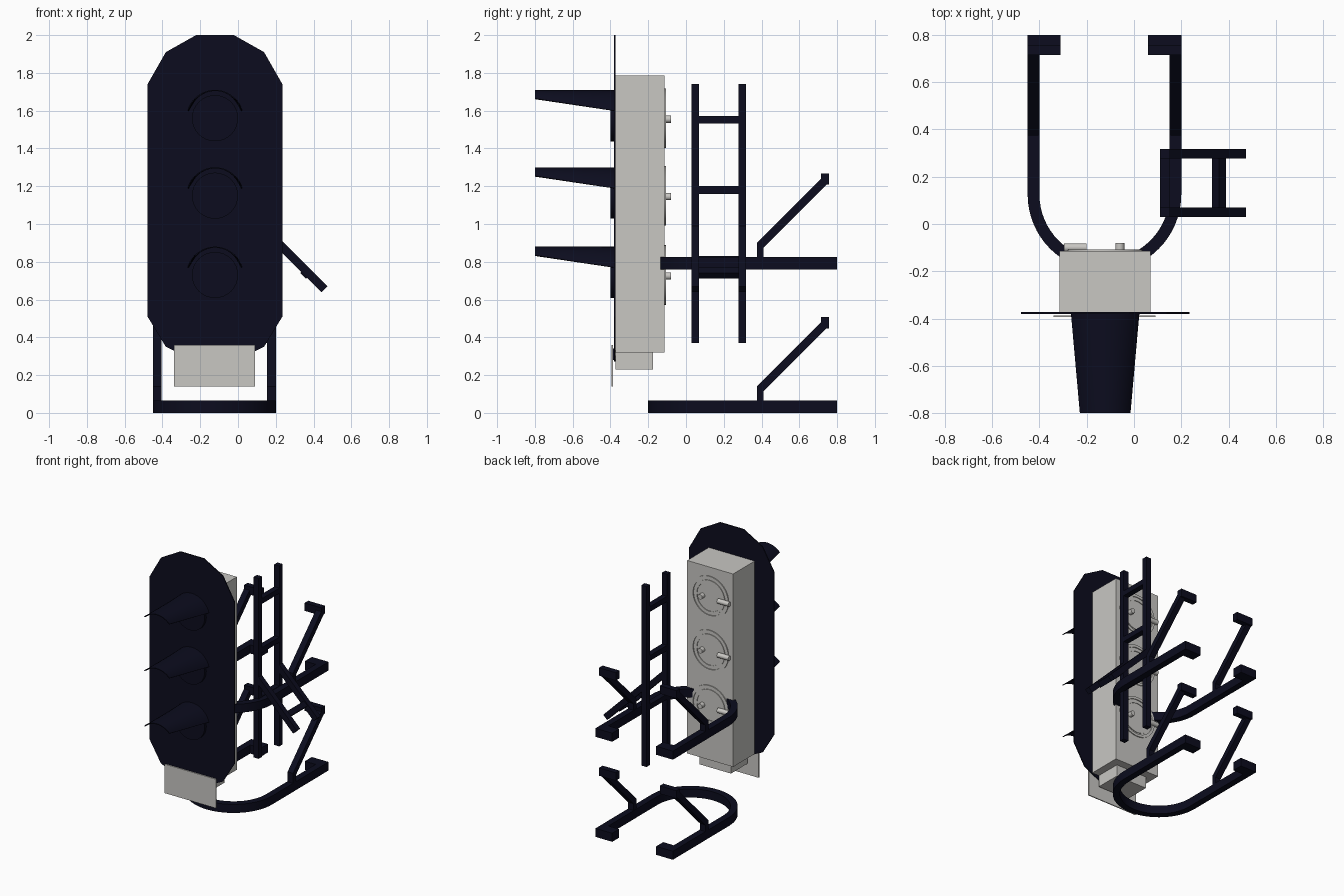
import bpy, bmesh, math
from mathutils import Matrix, Vector

if "Cube" in bpy.data.objects:
    bpy.data.objects.remove(bpy.data.objects["Cube"])


def material(name, rgb):
    m = bpy.data.materials.new(name)
    m.diffuse_color = (*rgb, 1)
    m.use_nodes = True
    m.node_tree.nodes["Principled BSDF"].inputs["Base Color"].default_value = m.diffuse_color
    return m


NAVY = material("dark_navy", (0.0035, 0.0037, 0.013))
GREY = material("light_grey", (0.58, 0.57, 0.545))
CX = -0.122                       # centre line of the signal head
LAMPS = (1.56, 1.15, 0.73)        # lamp heights


def finish(name, bm, mat, smooth=False):
    bmesh.ops.recalc_face_normals(bm, faces=bm.faces)
    me = bpy.data.meshes.new(name)
    bm.to_mesh(me)
    bm.free()
    me.materials.append(mat)
    ob = bpy.data.objects.new(name, me)
    bpy.context.collection.objects.link(ob)
    if smooth:
        bpy.ops.object.select_all(action='DESELECT')
        bpy.context.view_layer.objects.active = ob
        ob.select_set(True)
        bpy.ops.object.shade_smooth_by_angle(angle=math.radians(35))
    return ob


def box(name, x, y, z, mat, turn=0):
    """Box from x, y, z ranges, turned about its own y axis."""
    bm = bmesh.new()
    size = [b - a for a, b in (x, y, z)]
    mid = [(a + b) / 2 for a, b in (x, y, z)]
    m = Matrix.Translation(mid) @ Matrix.Rotation(turn, 4, 'Y') @ Matrix.Diagonal((*size, 1))
    bmesh.ops.create_cube(bm, size=1, matrix=m)
    return finish(name, bm, mat)


def prism(name, points, offset, mat, smooth=False):
    """Closed polygon extruded along an offset."""
    bm = bmesh.new()
    face = bm.faces.new([bm.verts.new(p) for p in points])
    new = bmesh.ops.extrude_face_region(bm, geom=[face])['geom']
    bmesh.ops.translate(bm, vec=Vector(offset),
                        verts=[v for v in new if isinstance(v, bmesh.types.BMVert)])
    return finish(name, bm, mat, smooth)


def rod(name, centre, radius, length, axis, mat, sides=24):
    bm = bmesh.new()
    turn = Matrix.Rotation(math.pi / 2, 4, 'X' if axis == 'Y' else 'Y')
    bmesh.ops.create_cone(bm, cap_ends=True, segments=sides, radius1=radius, radius2=radius,
                          depth=length, matrix=Matrix.Translation(centre) @ turn)
    return finish(name, bm, mat, True)


def ring(name, centre, outer, inner, depth, mat, sides=40):
    """Flat ring facing the back, with a rectangular section."""
    bm = bmesh.new()
    section = [(outer, 0), (outer, depth), (inner, depth), (inner, 0)]
    rows = []
    for i in range(sides):
        a = math.tau * i / sides
        rows.append([bm.verts.new((centre[0] + r * math.cos(a), centre[1] + d,
                                   centre[2] + r * math.sin(a))) for r, d in section])
    for i in range(sides):
        p, q = rows[i], rows[(i + 1) % sides]
        for k in range(4):
            n = (k + 1) % 4
            bm.faces.new((p[k], p[n], q[n], q[k]))
    return finish(name, bm, mat, True)


def visor(name, z, radius=0.15, steps=20):
    """Arched hood whose lower edges rise toward the tip."""
    bm = bmesh.new()
    layers = []
    for r in (radius, radius - 0.006):
        rows = []
        for y, drop in ((-0.38, 0.04), (-0.8, 0.105)):
            limit = math.acos(drop / radius)
            angles = [limit * (2 * i / steps - 1) for i in range(steps + 1)]
            rows.append([bm.verts.new((CX + r * math.sin(a), y, z + r * math.cos(a)))
                         for a in angles])
        layers.append(rows)
    (a, b), (c, d) = layers
    for i in range(steps):
        for p, q in ((a, b), (c, d), (a, c), (b, d)):
            bm.faces.new((p[i], p[i + 1], q[i + 1], q[i]))
    for i in (0, steps):
        bm.faces.new((a[i], b[i], d[i], c[i]))
    return finish(name, bm, NAVY, True)


# Backboard with chamfered ends
side = [(0.357, 0.51), (0.357, 1.74), (0.26, 1.91), (0.10, 2.0)]
half = [(0.10, 0.272), (0.26, 0.35)] + side
outline = [(CX + x, -0.380, z) for x, z in half]
outline += [(CX - x, -0.380, z) for x, z in reversed(half)]
prism("backboard", outline, (0, 0.008, 0), NAVY)

# Housing, its base and the front number plate
box("housing", (-0.316, 0.07), (-0.373, -0.114), (0.32, 1.785), GREY)
box("housing_base", (-0.255, 0.01), (-0.373, -0.175), (0.23, 0.32), GREY)
box("front_plate", (-0.34, 0.09), (-0.394, -0.386), (0.14, 0.36), GREY)
box("plate_bracket", (-0.18, -0.07), (-0.387, -0.372), (0.28, 0.34), NAVY)

# Lenses, visors and the rear lamp covers
for i, z in enumerate(LAMPS):
    rod(f"lens_{i}", (CX, -0.39, z), 0.122, 0.022, 'Y', NAVY, 32)
    visor(f"visor_{i}", z)
    ring(f"cover_ring_outer_{i}", (CX, -0.116, z), 0.158, 0.138, 0.009, GREY)
    ring(f"cover_ring_inner_{i}", (CX, -0.116, z), 0.126, 0.108, 0.007, GREY)
    rod(f"cover_peg_{i}", (-0.06, -0.103, z - 0.005), 0.019, 0.045, 'Y', GREY)
    rod(f"cover_hinge_{i}", (-0.248, -0.1, z - 0.005), 0.018, 0.096, 'X', GREY)

# Two U-shaped mounts, each with hooked ends and a pair of raking struts
UX, UY = -0.125, 0.125


def half_loop(r, z):
    arc = [(UX - r * math.cos(math.pi * i / 32), UY - r * math.sin(math.pi * i / 32), z)
           for i in range(33)]
    return [(UX - r, 0.8, z)] + arc + [(UX + r, 0.8, z)]


STRUT = [(0.375, 0.05), (0.41, 0.05), (0.41, 0.115), (0.745, 0.45), (0.745, 0.49),
         (0.725, 0.49), (0.375, 0.14)]
for name, z in (("lower", 0.0), ("upper", 0.76)):
    loop = half_loop(0.325, z) + half_loop(0.275, z)[::-1]
    prism(f"{name}_mount_loop", loop, (0, 0, 0.065), NAVY, True)
    for label, s in (("left", -1), ("right", 1)):
        xs = sorted((UX + s * 0.185, UX + s * 0.325))
        box(f"{name}_{label}_hook", xs, (0.717, 0.8), (z, z + 0.065), NAVY)
        box(f"{name}_{label}_strut_pad", xs, (0.714, 0.757), (z + 0.448, z + 0.508), NAVY)
        x0 = min(UX + s * 0.325, UX + s * 0.279)
        prism(f"{name}_{label}_strut", [(x0, y, z + h) for y, h in STRUT],
              (0.046, 0, 0), NAVY)

# Ladder frame beside the mounts
for label, y in (("front", 0.03), ("rear", 0.277)):
    box(f"ladder_post_{label}", (0.11, 0.153), (y, y + 0.04), (0.37, 1.74), NAVY)
    # sloping step arm running down and outward
    d = 0.227
    box(f"step_arm_{label}", (0.297 - d, 0.297 + d), (y, y + 0.04), (0.793, 0.837), NAVY,
        math.pi / 4)
for i, z in enumerate((1.552, 1.18, 0.81)):
    box(f"ladder_rung_{i}", (0.11, 0.153), (0.06, 0.285), (z - 0.02, z + 0.02), NAVY)
box("step_bar", (0.339, 0.381), (0.06, 0.285), (0.72, 0.762), NAVY, math.pi / 4)
